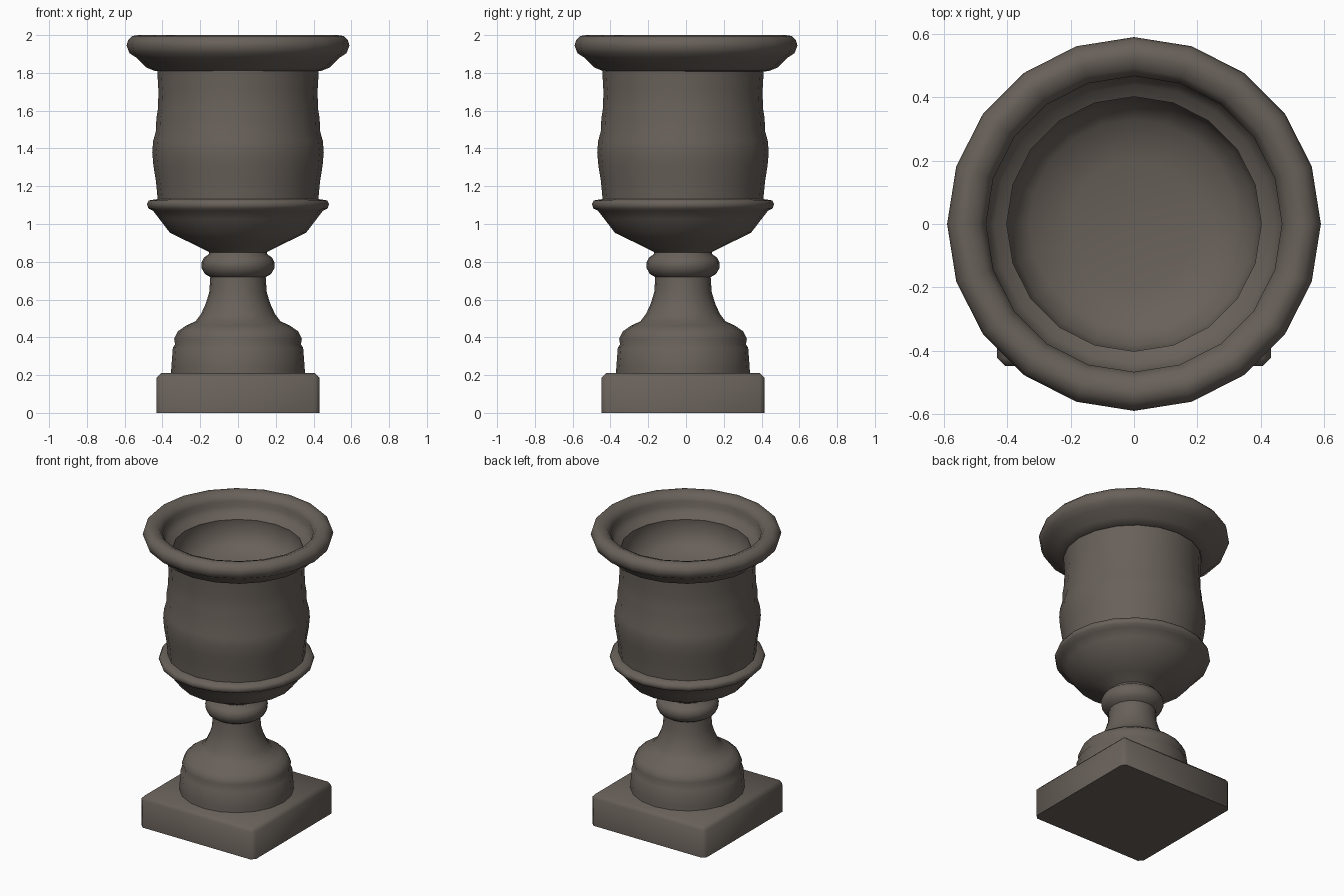
import bpy
import bmesh
import math

if "Cube" in bpy.data.objects:
    bpy.data.objects.remove(bpy.data.objects["Cube"])

SIDES = 20
OFFSET_Y = -0.016  # pedestal and body sit slightly forward of the rim

stone = bpy.data.materials.new("weathered stone")
stone.diffuse_color = (0.14, 0.119, 0.102, 1.0)
stone.use_nodes = True
stone.node_tree.nodes["Principled BSDF"].inputs["Base Color"].default_value = stone.diffuse_color


def finish(bm, name, y, angle):
    mesh = bpy.data.meshes.new(name)
    bm.to_mesh(mesh)
    bm.free()
    mesh.materials.append(stone)
    obj = bpy.data.objects.new(name, mesh)
    obj.location.y = y
    bpy.context.collection.objects.link(obj)
    bpy.ops.object.select_all(action='DESELECT')
    obj.select_set(True)
    bpy.context.view_layer.objects.active = obj
    bpy.ops.object.shade_smooth_by_angle(angle=math.radians(angle))
    return obj


def lathe(name, profile, y=OFFSET_Y, angle=60):
    """Turn a (radius, height) profile, listed up the outside, around z."""
    bm = bmesh.new()
    rings = []
    for r, z in profile:
        rings.append([bm.verts.new((r * math.cos(math.tau * j / SIDES),
                                    r * math.sin(math.tau * j / SIDES), z))
                      for j in range(SIDES)])
    for low, high in zip(rings, rings[1:]):
        for j in range(SIDES):
            k = (j + 1) % SIDES
            bm.faces.new((low[j], low[k], high[k], high[j]))
    bmesh.ops.remove_doubles(bm, verts=bm.verts, dist=0.0001)
    return finish(bm, name, y, angle)


# Square plinth with softened upright and top edges
bm = bmesh.new()
bmesh.ops.create_cube(bm, size=1.0)
for v in bm.verts:
    v.co = (v.co.x * 0.864, v.co.y * 0.864, (v.co.z + 0.5) * 0.21)
edges = [e for e in bm.edges if max(v.co.z for v in e.verts) > 0.1]
bmesh.ops.bevel(bm, geom=edges, offset=0.025, segments=1, affect='EDGES')
finish(bm, "plinth", OFFSET_Y, 60)

# Domed foot flowing into the stem
lathe("foot_and_stem", [
    (0.355, 0.20), (0.353, 0.24), (0.345, 0.345), (0.333, 0.362),
    (0.338, 0.392), (0.318, 0.432), (0.275, 0.462), (0.225, 0.485),
    (0.195, 0.525), (0.17, 0.58), (0.152, 0.64), (0.146, 0.73)])

# Rounded collar on the stem
lathe("stem_collar", [
    (0.14, 0.715), (0.175, 0.735), (0.192, 0.765), (0.194, 0.795),
    (0.18, 0.822), (0.155, 0.84), (0.147, 0.865)])

# Flaring bowl underside with its bead
lathe("bowl", [
    (0.14, 0.842), (0.165, 0.858), (0.23, 0.89), (0.36, 0.953),
    (0.415, 1.025), (0.45, 1.07), (0.475, 1.083), (0.482, 1.105),
    (0.472, 1.125), (0.425, 1.132)])

# Gently swelling body wall
lathe("body", [
    (0.425, 1.12), (0.428, 1.16), (0.435, 1.23), (0.448, 1.31),
    (0.454, 1.38), (0.449, 1.44), (0.435, 1.49), (0.432, 1.56),
    (0.424, 1.61), (0.421, 1.70), (0.428, 1.82)])

# Rolled rim, turning over into the hollow and its floor
lathe("rim_and_hollow", [
    (0.42, 1.808), (0.44, 1.81), (0.485, 1.828), (0.54, 1.882),
    (0.575, 1.905), (0.59, 1.945), (0.582, 1.972), (0.56, 1.995),
    (0.53, 2.0), (0.49, 1.985), (0.467, 1.95), (0.469, 1.915),
    (0.44, 1.88), (0.402, 1.855), (0.405, 1.82), (0.385, 1.74),
    (0.33, 1.68), (0.20, 1.65), (0.0, 1.645)], y=0.0)
